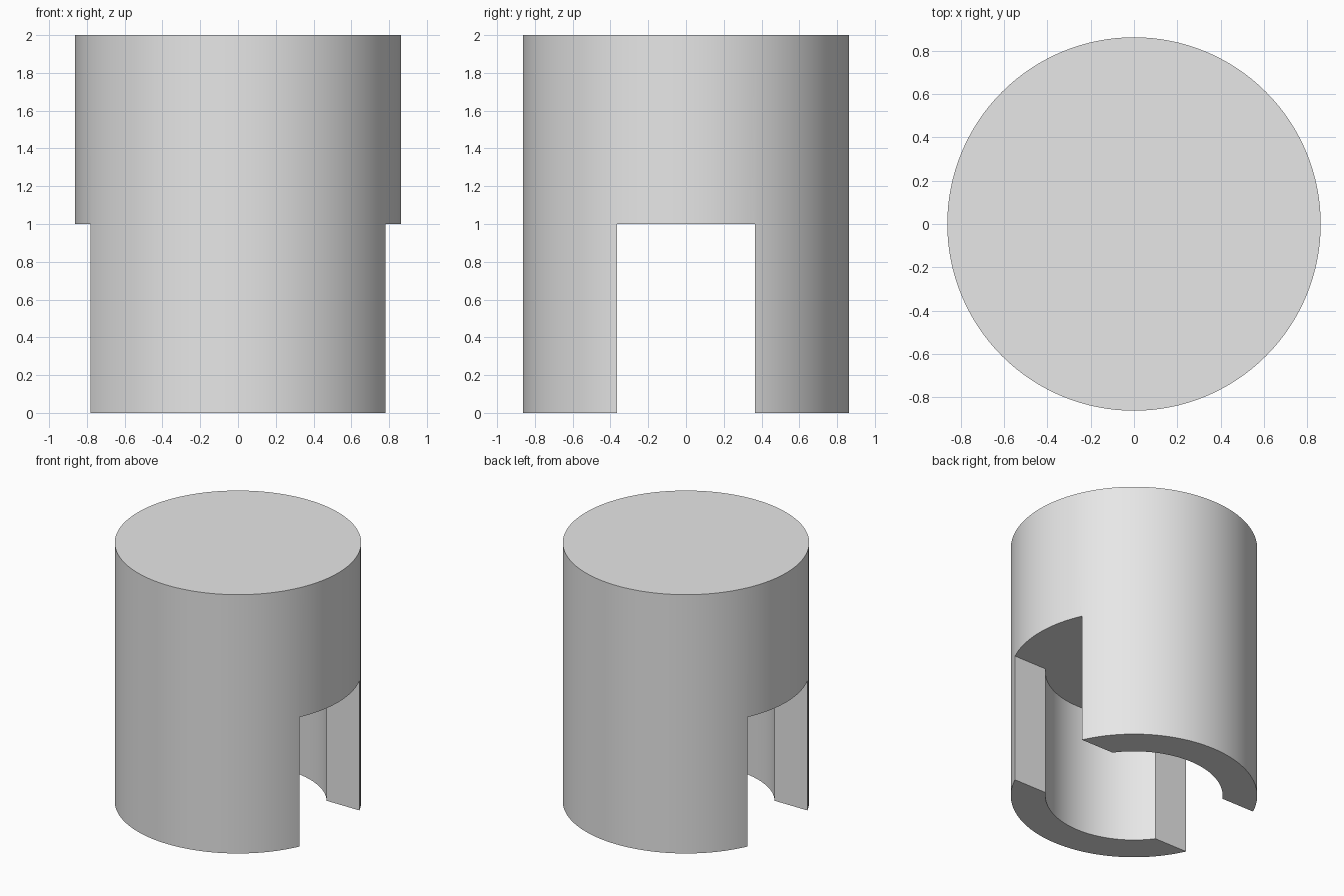
import bpy
import math

RADIUS, BORE, SLOT, HEIGHT = 0.863, 0.621, 0.73, 2.0
MID = HEIGHT / 2

cube = bpy.data.objects.get("Cube")
if cube:
    bpy.data.objects.remove(cube, do_unlink=True)

grey = bpy.data.materials.new("plain grey")
grey.use_nodes = True
colour = (0.8, 0.8, 0.8, 1)
grey.diffuse_color = colour
grey.node_tree.nodes["Principled BSDF"].inputs["Base Color"].default_value = colour


def cylinder(name, radius, bottom, top):
    bpy.ops.mesh.primitive_cylinder_add(
        vertices=128, radius=radius, depth=top - bottom,
        location=(0, 0, (top + bottom) / 2))
    obj = bpy.context.object
    obj.name = name
    obj.data.materials.append(grey)
    return obj


# Solid plug
plug = cylinder("slotted_plug", RADIUS, 0, HEIGHT)

# Cutters: a blind bore and a slot across it, both ending at mid height
bore = cylinder("bore_cutter", BORE, -MID, MID)
bpy.ops.mesh.primitive_cube_add(size=1)
slot = bpy.context.object
slot.name = "slot_cutter"
slot.scale = (2 * HEIGHT, SLOT, HEIGHT)
slot.data.materials.append(grey)

for cutter in (bore, slot):
    cutter.hide_render = True
    cutter.hide_viewport = True
    cut = plug.modifiers.new(cutter.name, "BOOLEAN")
    cut.operation = "DIFFERENCE"
    cut.solver = "EXACT"
    cut.object = cutter

# Apply the cuts, drop the cutters and shade the round walls smooth
bpy.ops.object.select_all(action="DESELECT")
plug.select_set(True)
bpy.context.view_layer.objects.active = plug
for name in [m.name for m in plug.modifiers]:
    bpy.ops.object.modifier_apply(modifier=name)
for cutter in (bore, slot):
    bpy.data.objects.remove(cutter, do_unlink=True)
bpy.ops.object.shade_smooth_by_angle(angle=math.radians(30))
